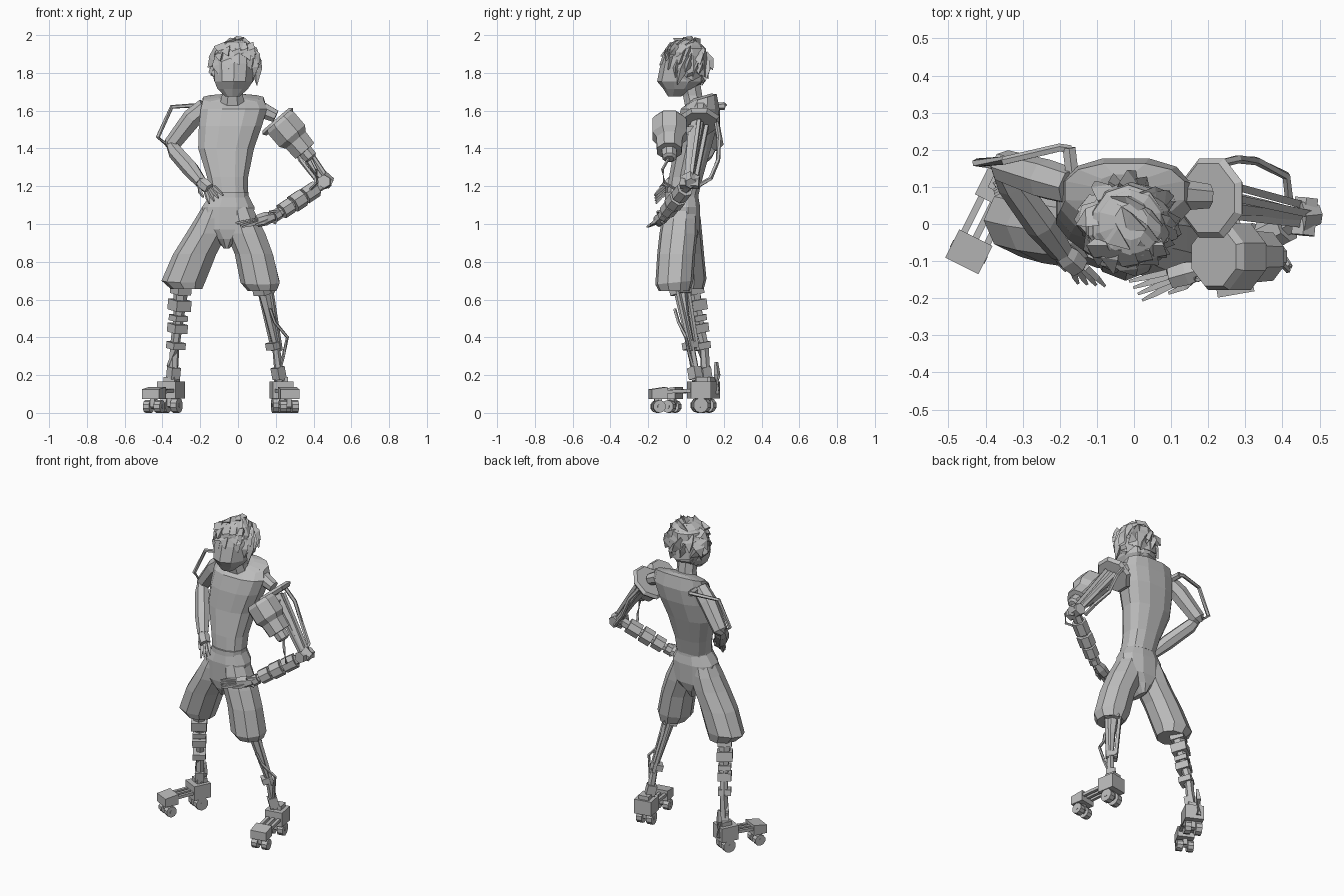
import bpy, bmesh, math, random
from mathutils import Vector, Matrix

if "Cube" in bpy.data.objects:
    bpy.data.objects.remove(bpy.data.objects["Cube"], do_unlink=True)

GREY = (0.5, 0.5, 0.5, 1)
mat = bpy.data.materials.new("plain grey")
mat.use_nodes = True
mat.diffuse_color = GREY
mat.node_tree.nodes["Principled BSDF"].inputs["Base Color"].default_value = GREY


def finish(name, bm):
    bmesh.ops.recalc_face_normals(bm, faces=bm.faces[:])
    me = bpy.data.meshes.new(name)
    bm.to_mesh(me)
    bm.free()
    me.materials.append(mat)
    ob = bpy.data.objects.new(name, me)
    bpy.context.collection.objects.link(ob)


def skin(bm, rings):
    """Bridge a list of point rings and close both ends."""
    loops = [[bm.verts.new(p) for p in ring] for ring in rings]
    n = len(loops[0])
    for a, b in zip(loops, loops[1:]):
        for i in range(n):
            j = (i + 1) % n
            bm.faces.new((a[i], a[j], b[j], b[i]))
    bm.faces.new(loops[0][::-1])
    bm.faces.new(loops[-1])


def loft(name, sections, sides=10, power=1.0):
    """Stack level ovals: x, y, z, x radius, y radius, optional tilt along y."""
    rings = []
    for x, y, z, rx, ry, *tilt in sections:
        t = tilt[0] if tilt else 0
        ring = []
        for i in range(sides):
            a = math.tau * (i + 0.5) / sides
            c, s = math.cos(a), math.sin(a)
            dx = rx * math.copysign(abs(c) ** power, c)
            dy = ry * math.copysign(abs(s) ** power, s)
            ring.append(Vector((x + dx, y + dy, z + t * dy)))
        rings.append(ring)
    bm = bmesh.new()
    skin(bm, rings)
    finish(name, bm)


def add_limb(bm, path, radii, sides=6):
    pts = [Vector(p) for p in path]
    if not isinstance(radii, (list, tuple)):
        radii = [radii] * len(pts)
    rings = []
    for k, p in enumerate(pts):
        d = pts[min(k + 1, len(pts) - 1)] - pts[max(k - 1, 0)]
        q = d.to_track_quat('Z', 'Y')
        angles = [math.tau * (i + 0.5) / sides for i in range(sides)]
        rings.append([p + q @ Vector((math.cos(a), math.sin(a), 0)) * radii[k] for a in angles])
    skin(bm, rings)


def limb(name, path, radii, sides=6):
    bm = bmesh.new()
    add_limb(bm, path, radii, sides)
    finish(name, bm)


def cuffs(name, a, b, stops, sides=4):
    """Blocks threaded on the line a-b: start, end, radius."""
    a, b = Vector(a), Vector(b)
    bm = bmesh.new()
    for s, e, r in stops:
        add_limb(bm, [a.lerp(b, s), a.lerp(b, e)], r, sides)
    finish(name, bm)


def bars(name, a, b, offsets, r):
    bm = bmesh.new()
    for o in offsets:
        add_limb(bm, [Vector(a) + Vector(o), Vector(b) + Vector(o) * 0.6], r, 4)
    finish(name, bm)


def hand(name, wrist, knuckle, tip, spread):
    wrist, knuckle, tip, spread = map(Vector, (wrist, knuckle, tip, spread))
    bm = bmesh.new()
    add_limb(bm, [wrist, wrist.lerp(knuckle, 0.5), knuckle], [0.025, 0.036, 0.032], 6)
    for i in range(4):
        o = spread * (i - 1.5)
        add_limb(bm, [knuckle + o * 0.7, knuckle.lerp(tip, 0.55) + o, tip + o * 1.2],
                 [0.012, 0.011, 0.005], 4)
    add_limb(bm, [wrist, wrist.lerp(knuckle, 0.8) - spread * 2,
                  knuckle.lerp(tip, 0.3) - spread * 2.2], [0.014, 0.012, 0.006], 4)
    finish(name, bm)


# Head, neck and ears
loft("head", [(-.03, -.06, 1.675, .04, .035), (-.028, -.035, 1.715, .085, .085),
              (-.023, -.025, 1.755, .106, .128), (-.02, -.01, 1.85, .113, .124),
              (-.015, 0, 1.93, .1, .105), (-.015, 0, 1.965, .05, .06)], 10)
loft("neck", [(-.03, .06, 1.6, .08, .065), (-.03, .035, 1.68, .06, .055),
              (-.025, .015, 1.78, .06, .06)], 8)
for name, side in (("right_ear", -1), ("left_ear", 1)):
    limb(name, [(-.02 + side * .1, .005, 1.81), (-.02 + side * .12, .015, 1.82)], [.04, .028], 5)

# Hair cap with broad swept tufts
loft("hair_cap", [(-.017, .005, 1.83, .118, .115, -.55), (-.014, .003, 1.9, .114, .112, -.25),
                  (-.01, .004, 1.95, .086, .088, -.1), (-.008, .006, 1.975, .045, .05)], 10)
random.seed(7)
bm = bmesh.new()
centre = Vector((-.018, .003, 1.855))
for i in range(46):
    up = 1 - 1.55 * (i + .5) / 46
    a = i * 2.39996 + random.uniform(-.25, .25)
    flat = math.sqrt(1 - up * up)
    out = Vector((math.cos(a) * flat, math.sin(a) * flat, up))
    if up < -.4 - .75 * out.y:
        continue
    base = centre + Vector((out.x * .09, out.y * .088, out.z * .09))
    flow = Vector((.35, -.25, -.8 if up < .75 else 0))
    flow = (flow - out * flow.dot(out)).normalized()
    tip = base + flow * random.uniform(.075, .1) + out * random.uniform(.018, .03)
    add_limb(bm, [base, base.lerp(tip, .45) + out * .01, tip], [.04, .032, .002], 3)
# Fringe and left side lock
for i in range(5):
    x = -.095 + i * .038
    y = -.1 + abs(i - 2) * .012
    add_limb(bm, [(x, y + .03, 1.94), (x + .01, y, 1.915), (x + .03, y - .014, 1.875)],
             [.036, .028, .002], 3)
add_limb(bm, [(.08, -.01, 1.88), (.1, -.02, 1.82), (.1, -.045, 1.735)], [.04, .03, .003], 4)
finish("hair_tufts", bm)

# Torso and shorts
loft("torso", [(-.045, -.02, 1.14, .1, .085), (-.055, 0, 1.25, .112, .092),
               (-.063, .035, 1.4, .152, .1), (-.04, .058, 1.52, .172, .11),
               (-.022, .075, 1.61, .18, .105), (-.025, .09, 1.665, .165, .075, .3),
               (-.03, .08, 1.675, .075, .055, .3)], 12, .8)
loft("waistband", [(-.046, -.022, 1.14, .106, .092), (-.046, -.022, 1.17, .104, .09)], 12, .85)
loft("shorts_hips", [(-.046, -.022, 1.155, .102, .088), (-.052, -.022, 1.09, .143, .1),
                     (-.055, -.022, .97, .14, .098), (-.058, -.025, .92, .06, .085),
                     (-.06, -.025, .87, .015, .06)], 12, .85)
loft("shorts_right_leg", [(-.115, -.02, 1.09, .075, .085), (-.135, -.018, 1.03, .09, .097),
                          (-.163, -.015, .95, .112, .102), (-.226, -.005, .84, .118, .102),
                          (-.285, .01, .7, .12, .1, .1), (-.27, .01, .655, .085, .085)], 9)
loft("shorts_left_leg", [(.005, -.03, 1.09, .075, .085), (.02, -.033, 1.03, .09, .095),
                         (.044, -.04, .95, .107, .102), (.087, -.052, .84, .104, .102),
                         (.12, -.062, .69, .107, .102, .1), (.13, -.06, .645, .078, .085)], 9)

# Right arm, hand on the waist
limb("right_upper_arm", [(-.17, .1, 1.62), (-.24, .12, 1.56), (-.35, .155, 1.42), (-.365, .15, 1.4)],
     [.05, .055, .045, .025], 7)
limb("right_forearm", [(-.36, .15, 1.43), (-.33, .11, 1.38), (-.25, .0, 1.29), (-.195, -.075, 1.22)],
     [.025, .042, .045, .032], 7)
hand("right_hand", (-.205, -.065, 1.23), (-.15, -.115, 1.185), (-.115, -.163, 1.13), (.02, -.002, .012))
limb("right_arm_hose", [(-.17, .2, 1.625), (-.2, .205, 1.63), (-.35, .17, 1.62), (-.425, .165, 1.46),
                        (-.36, .15, 1.41)], .012, 5)
limb("right_hose_socket", [(-.165, .12, 1.62), (-.175, .205, 1.625)], .02, 6)

# Left shoulder plate and canister share one tilted axis
axis = Vector((.65, 0, -.76))


def along(start, stations):
    s = Vector(start)
    return [s + axis * d for d, r in stations], [r for d, r in stations]


limb("left_shoulder_joint", [(.09, .08, 1.62), (.2, .075, 1.57)], [.05, .035], 8)
limb("left_shoulder_plate", *along((.2, .07, 1.555), [(0, .1), (.015, .116), (.035, .1)]), 8)
limb("left_canister", *along((.215, -.088, 1.55), [(0, .085), (.02, .097), (.11, .097), (.14, .075),
                             (.215, .07), (.216, .042), (.26, .04), (.27, .025)]), 8)
limb("canister_bracket", [(.25, .06, 1.5), (.26, -.06, 1.49)], .03, 4)

# Left mechanical arm
elbow = (.46, .02, 1.22)
bars("left_upper_arm_bars", (.24, .06, 1.52), elbow,
     [(0, .05, 0), (0, -.035, 0), (.03, .01, .03)], .014)
limb("left_upper_arm_core", [(.23, .06, 1.53), (.34, .045, 1.39), elbow], [.038, .026, .018], 6)
limb("left_elbow", [(.455, -.03, 1.225), (.465, .07, 1.22)], .036, 6)
limb("left_elbow_cap", [(.445, .02, 1.24), (.495, .025, 1.215)], [.045, .03], 6)
limb("left_arm_hose", [(.22, .16, 1.54), (.28, .175, 1.46), (.33, .17, 1.34), (.41, .13, 1.24),
                       (.42, .06, 1.2)], .012, 5)
limb("canister_hose", [(.385, -.09, 1.35), (.415, -.125, 1.29), (.42, -.115, 1.22), (.38, -.05, 1.18)],
     .008, 5)
wrist = (.19, -.12, 1.04)
limb("left_forearm_rod", [elbow, wrist], [.03, .022], 6)
cuffs("left_forearm_cuffs", elbow, wrist,
      [(.18, .4, .046), (.44, .63, .05), (.67, .85, .044), (.9, 1, .033)], 7)
limb("left_wrist_ring", [(.22, -.13, 1.07), (.17, -.15, 1.065), (.155, -.14, 1.025), (.2, -.12, 1.005)],
     .008, 5)
hand("left_hand", wrist, (.1, -.145, 1.015), (.005, -.18, .995), (-.01, .014, .006))

# Right lower leg, threaded with blocks
knee_r, ankle_r = (-.3, .035, .68), (-.345, .105, .17)
limb("right_shin", [knee_r, (-.315, .065, .5), (-.335, .097, .35), ankle_r], [.042, .028, .025, .026], 6)
cuffs("right_shin_blocks", knee_r, ankle_r,
      [(.02, .1, .058), (.16, .27, .064), (.32, .38, .052), (.41, .5, .056), (.6, .67, .053), (.86, .98, .038)])
limb("right_shin_strut", [(-.33, .07, .34), (-.365, .105, .25), (-.36, .11, .17)], .013, 4)

# Left lower leg, slim struts and a bowed hose
knee_l, ankle_l = (.13, -.035, .68), (.222, .055, .17)
limb("left_shin", [knee_l, (.165, -.01, .52), (.2, .025, .36), ankle_l], [.038, .026, .02, .026], 6)
bars("left_shin_struts", (.14, -.025, .66), (.205, .04, .33), [(.033, -.02, 0), (-.028, .033, 0)], .013)
cuffs("left_shin_blocks", knee_l, ankle_l, [(.03, .1, .058), (.6, .67, .043), (.86, .98, .038)])
limb("left_shin_hose", [(.17, -.06, .55), (.195, -.04, .48), (.262, 0, .4), (.24, .02, .3), (.215, .05, .2)],
     .009, 5)


# Wheeled feet
def add_box(bm, frame, centre, size):
    m = frame @ Matrix.Translation(centre) @ Matrix.Diagonal((*size, 1))
    return bmesh.ops.create_cube(bm, size=1, matrix=m)["verts"]


def foot(name, heel, toe):
    heel, toe = Vector(heel), Vector(toe)
    d = toe - heel
    reach = d.length
    frame = Matrix.Translation(heel) @ Matrix.Rotation(math.atan2(d.x, -d.y), 4, 'Z')
    bm = bmesh.new()
    add_box(bm, frame, (0, 0, .12), (.11, .11, .09))
    add_box(bm, frame, (0, .01, .17), (.065, .065, .04))
    block = add_box(bm, frame, (0, -reach, .105), (.1, .085, .065))
    front = sorted(block, key=lambda v: (frame.inverted() @ v.co).y)[:4]
    for v in front:
        v.co.z = min(v.co.z, .125)
    finish(name + "_blocks", bm)
    bm = bmesh.new()
    for x in (-.035, 0, .035):
        add_limb(bm, [frame @ Vector((x, 0, .12)), frame @ Vector((x, -reach, .11))], .013, 4)
    finish(name + "_bars", bm)
    bm = bmesh.new()
    for y, r in ((0, .04), (-reach, .034)):
        for x in (-.032, .032):
            add_limb(bm, [frame @ Vector((x - .018, y, r)), frame @ Vector((x + .018, y, r))], r, 10)
        add_limb(bm, [frame @ Vector((-.052, y, r)), frame @ Vector((.052, y, r))], .012, 6)
        add_box(bm, frame, (0, y, .06), (.025, .04, .05))
    finish(name + "_wheels", bm)


foot("right_foot", (-.355, .105, 0), (-.445, -.075, 0))
foot("left_foot", (.23, .07, 0), (.268, -.148, 0))
limb("right_heel_fin", [(-.35, .163, .1), (-.35, .165, .2), (-.345, .16, .27)], [.018, .018, .01], 4)
